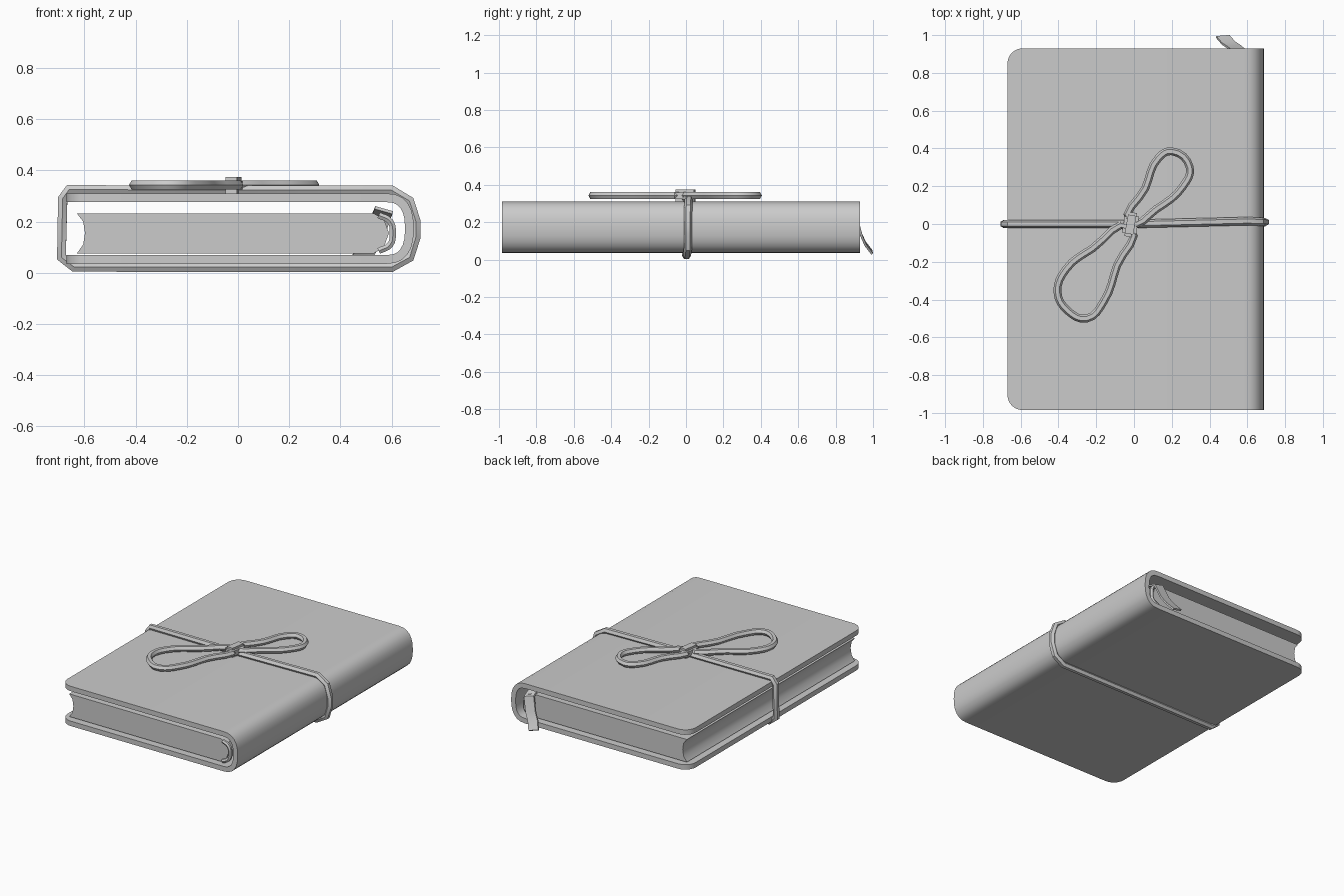
import bpy, bmesh, math
from mathutils import Vector

cube = bpy.data.objects.get("Cube")
if cube:
    bpy.data.objects.remove(cube, do_unlink=True)

grey = bpy.data.materials.new("plain grey")
grey.use_nodes = True
GREY = (0.6, 0.6, 0.6, 1)
grey.diffuse_color = GREY
grey.node_tree.nodes["Principled BSDF"].inputs["Base Color"].default_value = GREY


def finish(obj, angle=35):
    """Bake modifiers or curves to a mesh, then smooth with sharp edges kept."""
    name = obj.name
    bpy.context.collection.objects.link(obj)
    deps = bpy.context.evaluated_depsgraph_get()
    mesh = bpy.data.meshes.new_from_object(obj.evaluated_get(deps))
    bpy.data.objects.remove(obj, do_unlink=True)
    mesh.materials.clear()
    mesh.materials.append(grey)
    mesh.shade_smooth()
    mesh.set_sharp_from_angle(angle=math.radians(angle))
    out = bpy.data.objects.new(name, mesh)
    bpy.context.collection.objects.link(out)
    return out


def from_bmesh(name, bm):
    bmesh.ops.recalc_face_normals(bm, faces=bm.faces)
    mesh = bpy.data.meshes.new(name)
    bm.to_mesh(mesh)
    bm.free()
    return bpy.data.objects.new(name, mesh)


def cord(name, points, radius, closed=False, smooth=False):
    """Round cord along a path; smooth paths pass through rounded control points."""
    curve = bpy.data.curves.new(name, "CURVE")
    curve.dimensions = "3D"
    curve.bevel_depth = radius
    curve.bevel_resolution = 1
    curve.use_fill_caps = True
    curve.resolution_u = 4
    spline = curve.splines.new("BEZIER")
    spline.bezier_points.add(len(points) - 1)
    for bp, co in zip(spline.bezier_points, points):
        bp.co = co
        bp.handle_left_type = bp.handle_right_type = "AUTO" if smooth else "VECTOR"
    spline.use_cyclic_u = closed
    return finish(bpy.data.objects.new(name, curve))


def strip(name, rows, thickness):
    """Sheet through pairs of edge points, given thickness."""
    bm = bmesh.new()
    pairs = [[bm.verts.new(p) for p in row] for row in rows]
    for a, b in zip(pairs, pairs[1:]):
        bm.faces.new((a[0], a[1], b[1], b[0]))
    obj = from_bmesh(name, bm)
    mod = obj.modifiers.new("thickness", "SOLIDIFY")
    mod.thickness = thickness
    mod.offset = 0
    mod.use_even_offset = True
    return finish(obj)


# Wraparound cover: front board, curved spine, back board, rounded free corners
FRONT, BACK, LEFT, CORNER = -0.985, 0.93, -0.67, 0.08
TOP, BOTTOM, HINGE = 0.293, 0.052, 0.58
mid, half = (TOP + BOTTOM) / 2, (TOP - BOTTOM) / 2
corner = []
for i in range(7):
    a = math.radians(15 * i)
    corner.append((LEFT + CORNER * (1 - math.cos(a)), CORNER * (1 - math.sin(a))))
stations = [(x, TOP, inset) for x, inset in corner]
for i in range(13):
    a = math.radians(90 - 15 * i)
    s = math.sin(a)
    z = mid + half * math.copysign(abs(s) ** 0.8, s)
    stations.append((HINGE + 0.09 * max(math.cos(a), 0) ** 0.8, z, 0))
stations += [(x, BOTTOM, inset) for x, inset in reversed(corner)]
strip("cover", [((x, FRONT + i, z), (x, BACK - i, z)) for x, z, i in stations], 0.034)

# Page block with a hollow fore edge and a rounded spine edge
section = [(-0.63, 0.232), (0.53, 0.232), (0.57, 0.21), (0.59, 0.155),
           (0.57, 0.1), (0.53, 0.075), (-0.63, 0.075),
           (-0.605, 0.11), (-0.598, 0.155), (-0.605, 0.2)]
bm = bmesh.new()
face = bm.faces.new([bm.verts.new((x, -0.945, z)) for x, z in section])
grown = bmesh.ops.extrude_face_region(bm, geom=[face])
moved = [g for g in grown["geom"] if isinstance(g, bmesh.types.BMVert)]
bmesh.ops.translate(bm, vec=(0, 1.835, 0), verts=moved)
finish(from_bmesh("pages", bm))

# Bands at both ends of the page spine
for name, y in (("front_headband", -0.95), ("back_headband", 0.895)):
    cord(name, [(0.55, y, 0.225), (0.595, y, 0.2), (0.605, y, 0.155),
                (0.595, y, 0.11), (0.55, y, 0.085)], 0.014, smooth=True)

# Bookmark hanging out at the back
path = [(0.57, 0.84, 0.245), (0.56, 0.91, 0.22), (0.53, 0.935, 0.13),
        (0.5, 0.955, 0.085), (0.47, 0.99, 0.04)]
strip("bookmark", [(Vector(p) - Vector((0.035, 0, -0.01)),
                    Vector(p) + Vector((0.035, 0.006, -0.01))) for p in path], 0.012)

# Cord wrapped around the closed book
cord("wrap_cord", [(-0.66, 0, 0.325), (-0.02, 0.0, 0.322), (0.6, 0.015, 0.322),
                   (0.67, 0.012, 0.28), (0.695, 0.01, 0.2), (0.695, 0.01, 0.14),
                   (0.67, 0.01, 0.06), (0.6, 0.005, 0.022), (-0.64, 0, 0.022),
                   (-0.69, 0, 0.06), (-0.685, 0, 0.29)], 0.022, closed=True)

# Bow loops and knot
loops = {
    "bow_back_loop": [(-0.02, 0.01), (0.06, 0.19), (0.13, 0.35), (0.2, 0.385),
                      (0.295, 0.3), (0.26, 0.2), (0.12, 0.08)],
    "bow_front_loop": [(-0.02, -0.02), (-0.22, -0.13), (-0.36, -0.24), (-0.405, -0.36),
                       (-0.35, -0.46), (-0.25, -0.5), (-0.16, -0.41), (-0.09, -0.22)],
}
for name, pts in loops.items():
    cord(name, [(x, y, 0.343) for x, y in pts], 0.021, closed=True, smooth=True)

bm = bmesh.new()
bmesh.ops.create_cube(bm, size=1)
bmesh.ops.scale(bm, vec=(0.075, 0.13, 0.065), verts=bm.verts)
bmesh.ops.bevel(bm, geom=bm.edges[:], offset=0.015, segments=2, affect="EDGES")
knot = finish(from_bmesh("bow_knot", bm))
knot.location = (-0.018, -0.003, 0.342)
knot.rotation_euler.z = math.radians(-10)
